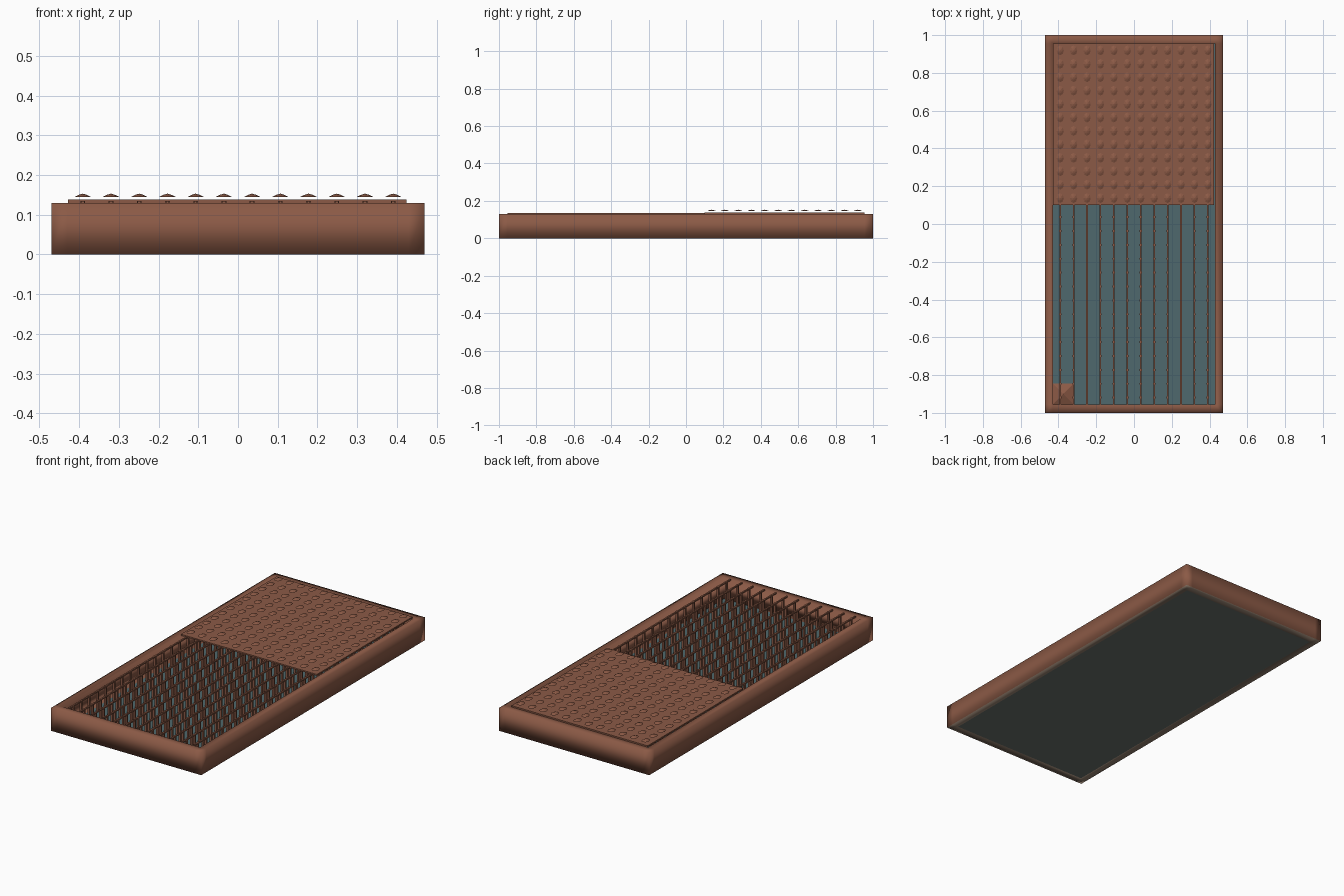
import bpy, bmesh, math
from mathutils import Matrix

if "Cube" in bpy.data.objects:
    bpy.data.objects.remove(bpy.data.objects["Cube"])


def material(name, color):
    m = bpy.data.materials.new(name)
    m.diffuse_color = color
    m.use_nodes = True
    m.node_tree.nodes["Principled BSDF"].inputs["Base Color"].default_value = m.diffuse_color
    return m


BROWN = material("rust_brown", (0.26, 0.102, 0.061, 1))
TEAL = material("dull_teal", (0.078, 0.141, 0.153, 1))
TAUPE = material("taupe", (0.275, 0.20, 0.147, 1))
SLATE = material("slate", (0.141, 0.162, 0.15, 1))


def add_box(bm, lo, hi):
    size = [b - a for a, b in zip(lo, hi)]
    mid = [(a + b) / 2 for a, b in zip(lo, hi)]
    mat = Matrix.Translation(mid) @ Matrix.Diagonal((*size, 1))
    bmesh.ops.create_cube(bm, size=1, matrix=mat)


def finish(bm, name, *mats):
    mesh = bpy.data.meshes.new(name)
    bm.to_mesh(mesh)
    bm.free()
    for m in mats:
        mesh.materials.append(m)
    ob = bpy.data.objects.new(name, mesh)
    bpy.context.collection.objects.link(ob)
    return ob


W, L, H = 0.47, 1.0, 0.13      # half width, half length, height of the tray
IW, IL = 0.43, 0.955           # inner half sizes
PITCH, COUNT = 0.0711, 12
xs = [(i - (COUNT - 1) / 2) * PITCH for i in range(COUNT)]

# Tray rim: rectangular frame, softly shaded, taupe underneath
bm = bmesh.new()
rings = []
for hx, hy, z in ((W, L, 0), (W, L, H), (IW, IL, H), (IW, IL, 0)):
    rings.append([bm.verts.new((sx * hx, sy * hy, z))
                  for sx, sy in ((-1, -1), (1, -1), (1, 1), (-1, 1))])
for r in range(4):
    a, b = rings[r], rings[(r + 1) % 4]
    for i in range(4):
        j = (i + 1) % 4
        bm.faces.new((a[i], a[j], b[j], b[i]))
# Split the walls in line with the inner corners
for co, no in (((IW, 0, 0), (1, 0, 0)), ((-IW, 0, 0), (1, 0, 0)),
               ((0, IL, 0), (0, 1, 0)), ((0, -IL, 0), (0, 1, 0))):
    bmesh.ops.bisect_plane(bm, geom=bm.verts[:] + bm.edges[:] + bm.faces[:],
                           dist=1e-5, plane_co=co, plane_no=no)
bmesh.ops.recalc_face_normals(bm, faces=bm.faces)
for f in bm.faces:
    f.smooth = True
    if f.normal.z < -0.9:
        f.material_index = 1
finish(bm, "tray_frame", BROWN, TAUPE)

# Tray floor and its underside
bm = bmesh.new()
add_box(bm, (-IW, -IL, 0.004), (IW, IL, 0.012))
finish(bm, "tray_floor", TEAL)
bm = bmesh.new()
add_box(bm, (-IW, -IL, 0), (IW, IL, 0.004))
finish(bm, "underside_panel", SLATE)

# Grating: each row is a top rail and bottom rail joined by pickets
bm = bmesh.new()
N = 26
for x in xs:
    add_box(bm, (x - 0.004, -IL, 0.126), (x + 0.004, IL, 0.134))
    add_box(bm, (x - 0.004, -IL, 0.012), (x + 0.004, IL, 0.018))
    for k in range(N):
        y = -IL + 0.036 + k * (2 * IL - 0.072) / (N - 1)
        add_box(bm, (x - 0.006, y - 0.005, 0.012), (x + 0.006, y + 0.005, 0.134))
finish(bm, "grating_rows", BROWN)

# Cover plate over the back half, with a narrow gap on the right
bm = bmesh.new()
add_box(bm, (-0.428, 0.10, 0.130), (0.424, 0.955, 0.138))
finish(bm, "cover_plate", BROWN)

# Raised studs on the cover plate, slightly long from front to back
bm = bmesh.new()
for x in xs:
    for j in range(COUNT):
        y = 0.137 + j * PITCH
        for r1, r2, z, d in ((0.020, 0.010, 0.145, 0.005), (0.010, 0.0, 0.150, 0.003)):
            bmesh.ops.create_cone(
                bm, cap_ends=(r2 > 0), segments=8, radius1=r1, radius2=r2, depth=d,
                matrix=Matrix.Translation((x, y, z + d / 2)) @ Matrix.Diagonal((1, 1.3, 1, 1)))
finish(bm, "cover_studs", BROWN)

# Square drain in the front left corner: shallow pyramid
bm = bmesh.new()
corners = [bm.verts.new((-0.375 + sx * 0.055, -0.90 + sy * 0.055, 0.013))
           for sx, sy in ((-1, -1), (1, -1), (1, 1), (-1, 1))]
apex = bm.verts.new((-0.375, -0.90, 0.035))
bm.faces.new(corners[::-1])
for i in range(4):
    bm.faces.new((corners[i], corners[(i + 1) % 4], apex))
finish(bm, "corner_drain", BROWN)
